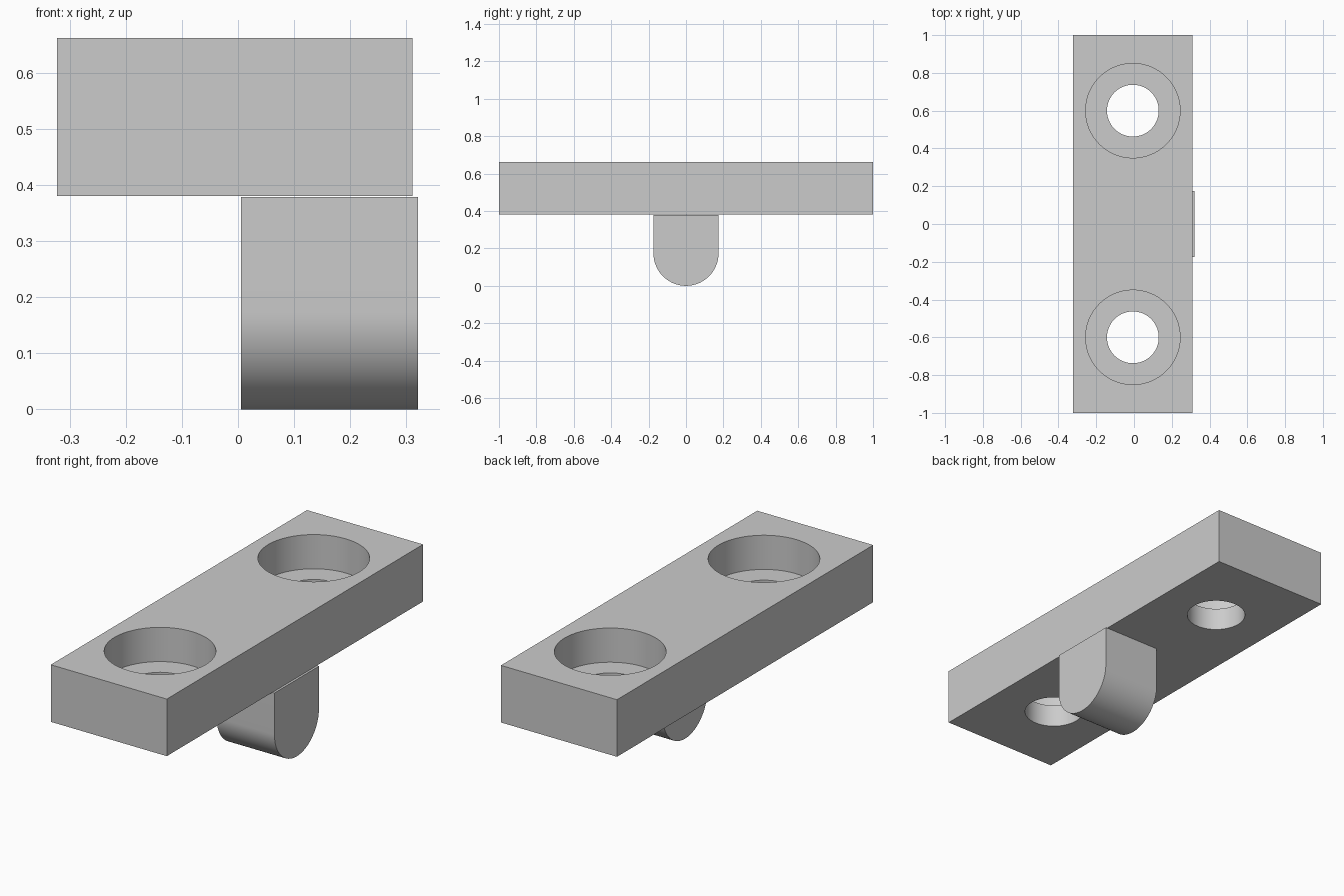
import bpy
import math

cube = bpy.data.objects.get("Cube")
if cube:
    bpy.data.objects.remove(cube, do_unlink=True)

# One plain grey for everything
GREY = (0.6, 0.6, 0.6, 1.0)
grey = bpy.data.materials.new("plain grey")
grey.use_nodes = True
grey.diffuse_color = GREY
grey.node_tree.nodes["Principled BSDF"].inputs["Base Color"].default_value = GREY

PLATE_X = (-0.323, 0.311)
PLATE_Z = (0.38, 0.662)
FLOOR_Z = 0.493          # ledge inside each counterbore
HOLE_X, HOLE_Y = -0.006, 0.6
PEG_X = (0.005, 0.321)
PEG_R = 0.174


def finish(obj, name):
    obj.name = obj.data.name = name
    obj.data.materials.clear()
    obj.data.materials.append(grey)
    bpy.ops.object.select_all(action='DESELECT')
    obj.select_set(True)
    bpy.context.view_layer.objects.active = obj
    bpy.ops.object.shade_smooth_by_angle(angle=math.radians(30))


def cut_round(target, radius, y, z0, z1):
    """Cut an upright round hole from z0 to z1 and discard the cutter."""
    bpy.ops.mesh.primitive_cylinder_add(
        vertices=96, radius=radius, depth=z1 - z0,
        location=(HOLE_X, y, (z0 + z1) / 2))
    cutter = bpy.context.object
    cutter.hide_render = True
    mod = target.modifiers.new("hole", 'BOOLEAN')
    mod.operation = 'DIFFERENCE'
    mod.solver = 'EXACT'
    mod.object = cutter
    bpy.context.view_layer.objects.active = target
    bpy.ops.object.modifier_apply(modifier=mod.name)
    bpy.data.objects.remove(cutter, do_unlink=True)


# Mounting plate with two counterbored screw holes
bpy.ops.mesh.primitive_cube_add(
    size=1, location=(sum(PLATE_X) / 2, 0, sum(PLATE_Z) / 2))
plate = bpy.context.object
plate.scale = (PLATE_X[1] - PLATE_X[0], 2, PLATE_Z[1] - PLATE_Z[0])
bpy.ops.object.transform_apply(location=True, rotation=False, scale=True)
for side in (-1, 1):
    cut_round(plate, 0.25, side * HOLE_Y, FLOOR_Z, PLATE_Z[1] + 0.1)
    cut_round(plate, 0.137, side * HOLE_Y, PLATE_Z[0] - 0.1, FLOOR_Z + 0.05)
finish(plate, "mounting_plate")

# Peg under the plate: a U-shaped profile extruded along x
STEPS = 48
profile = [(-PEG_R, PLATE_Z[0] - 0.001)]
for i in range(STEPS + 1):
    a = math.pi + math.pi * i / STEPS
    profile.append((PEG_R * math.cos(a), PEG_R + PEG_R * math.sin(a)))
profile.append((PEG_R, PLATE_Z[0] - 0.001))
n = len(profile)
verts = [(x, y, z) for x in PEG_X for y, z in profile]
faces = [tuple(reversed(range(n))), tuple(range(n, 2 * n))]
faces += [(i, (i + 1) % n, n + (i + 1) % n, n + i) for i in range(n)]
mesh = bpy.data.meshes.new("locating_peg")
mesh.from_pydata(verts, [], faces)
peg = bpy.data.objects.new("locating_peg", mesh)
bpy.context.collection.objects.link(peg)
finish(peg, "locating_peg")
